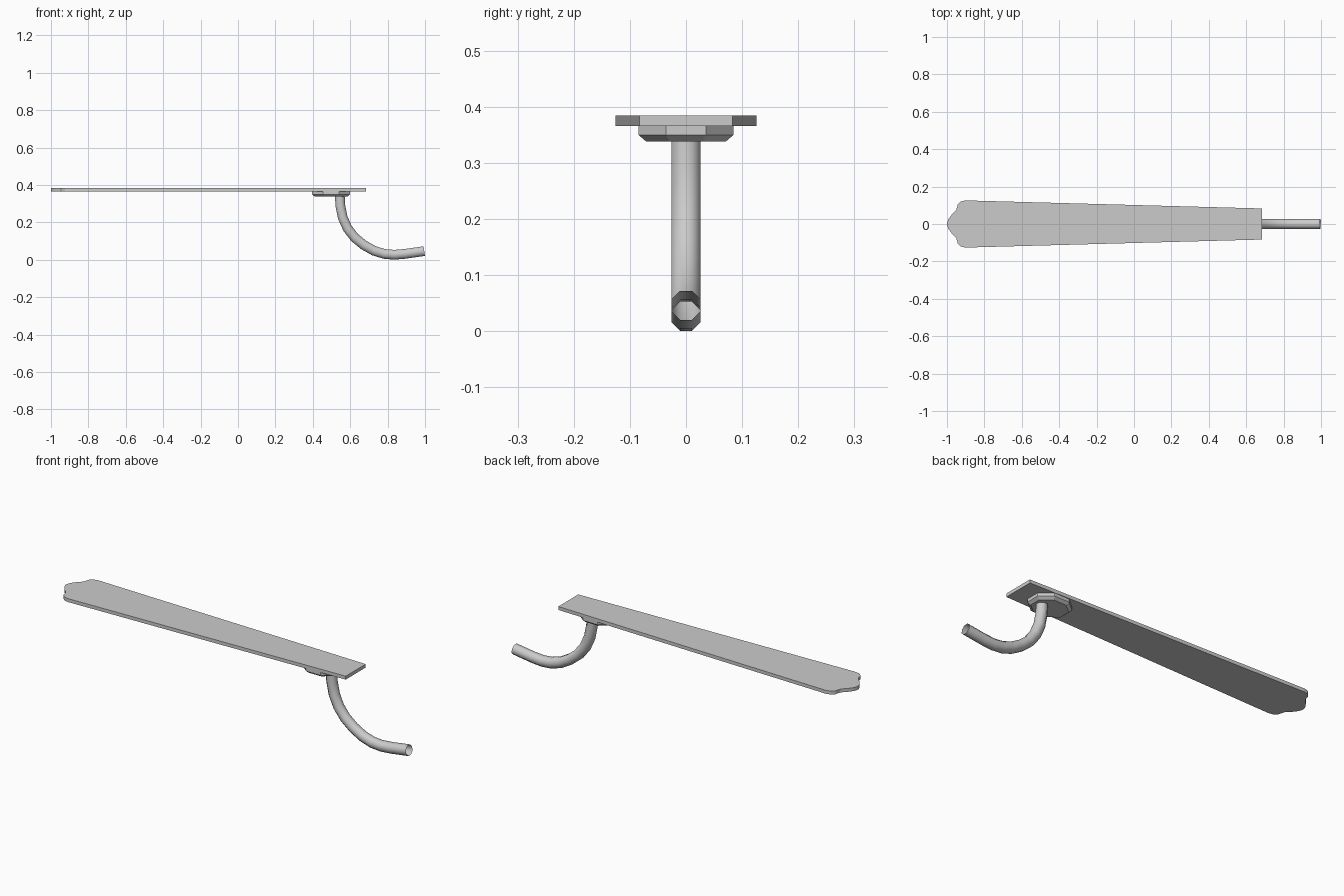
import bpy, bmesh, math
from mathutils import Vector

if "Cube" in bpy.data.objects:
    bpy.data.objects.remove(bpy.data.objects["Cube"])


def make_object(name, bm):
    bmesh.ops.recalc_face_normals(bm, faces=bm.faces[:])
    mesh = bpy.data.meshes.new(name)
    bm.to_mesh(mesh)
    bm.free()
    obj = bpy.data.objects.new(name, mesh)
    bpy.context.collection.objects.link(obj)
    return obj


def loft(name, rings, cap=True):
    """Skin a list of matching point rings."""
    bm = bmesh.new()
    loops = [[bm.verts.new(p) for p in ring] for ring in rings]
    for a, b in zip(loops, loops[1:]):
        for i in range(len(a)):
            j = (i + 1) % len(a)
            bm.faces.new((a[i], a[j], b[j], b[i]))
    if cap:
        bm.faces.new(loops[0])
        bm.faces.new(loops[-1])
    return make_object(name, bm)


def octagon(rx, ry):
    """Octagon with flat sides at distances rx and ry."""
    k = 1 / math.cos(math.pi / 8)
    angles = [math.pi / 8 + i * math.pi / 4 for i in range(8)]
    return [(rx * k * math.cos(a), ry * k * math.sin(a)) for a in angles]


# Tapered flat blade with a shaped tip
half = [(0.685, 0.083), (-0.90, 0.126), (-0.925, 0.121), (-0.942, 0.105),
        (-0.951, 0.073), (-0.975, 0.049), (-0.992, 0.026), (-1.0, 0.006)]
outline = half + [(x, -y) for x, y in reversed(half)]
loft("blade", [[(x, y, z) for x, y in outline] for z in (0.366, 0.384)])

# Chamfered octagonal mounting plate under the blade
plate_levels = [(0.1025, 0.085, 0.367), (0.1025, 0.085, 0.350), (0.088, 0.071, 0.338)]
loft("mounting_plate", [[(0.4975 + x, y, z) for x, y in octagon(rx, ry)]
                        for rx, ry, z in plate_levels])

# Curved open tube handle, swept along a path in the XZ plane
path = [Vector((x, 0, z)) for x, z in [
    (0.544, 0.350), (0.547, 0.290), (0.560, 0.225), (0.586, 0.167),
    (0.624, 0.118), (0.672, 0.079), (0.727, 0.048), (0.782, 0.031),
    (0.835, 0.0265), (0.890, 0.031), (0.996, 0.046)]]
rings = []
for i, p in enumerate(path):
    before = (p - path[i - 1]).normalized() if i else Vector((0, 0, -1))
    after = (path[i + 1] - p).normalized() if i < len(path) - 1 else before
    tangent = (before + after).normalized()
    normal = Vector((0, 1, 0)).cross(tangent)
    rings.append([p + normal * u + Vector((0, v, 0)) for u, v in octagon(0.026, 0.026)])
tube = loft("handle_tube", rings, cap=False)

# Smooth shading on the tube
bpy.context.view_layer.objects.active = tube
tube.select_set(True)
bpy.ops.object.shade_smooth_by_angle(angle=math.radians(50))
